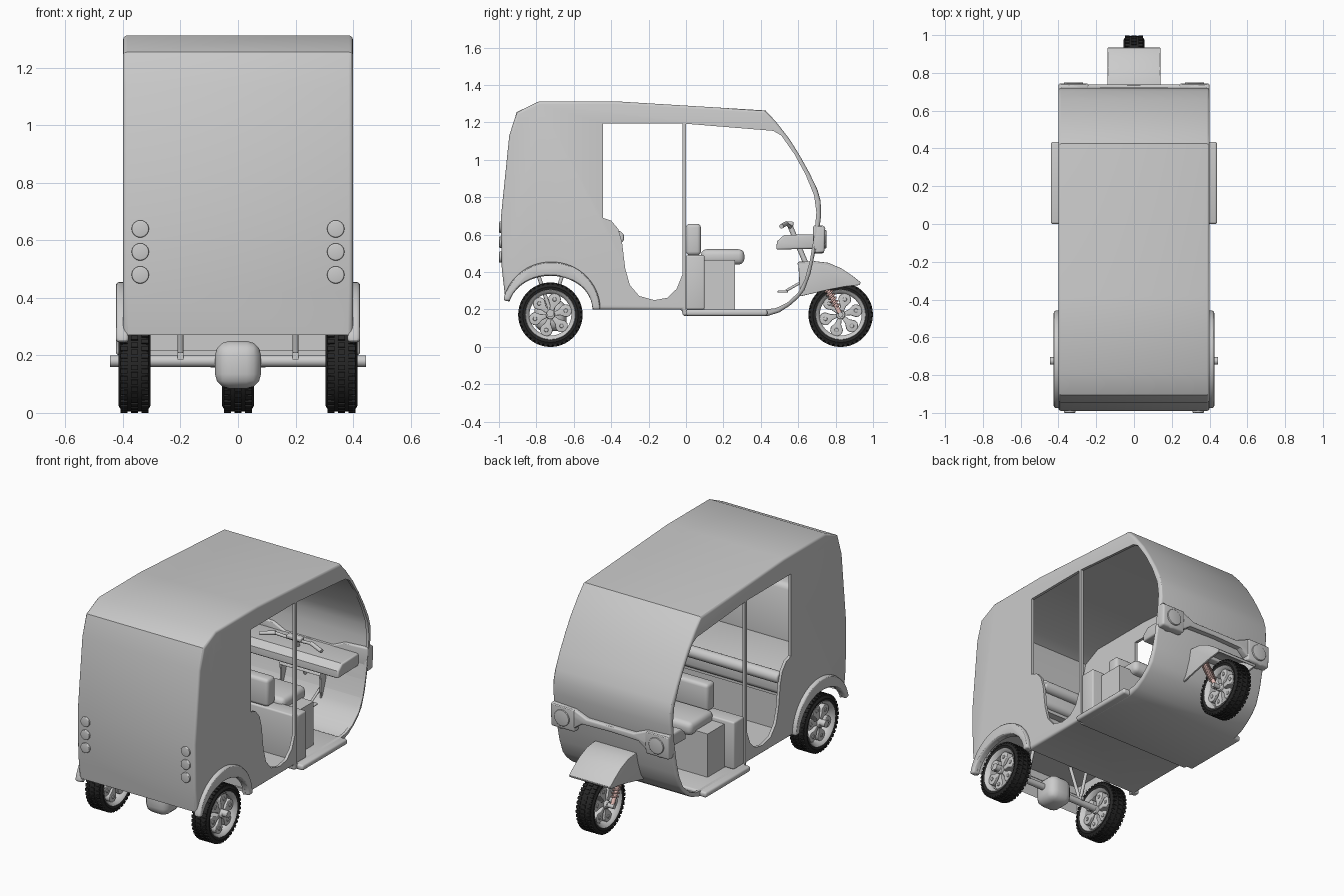
import bpy, bmesh, math
from mathutils import Vector, Matrix

if "Cube" in bpy.data.objects:
    bpy.data.objects.remove(bpy.data.objects["Cube"])


def mat(name, c):
    m = bpy.data.materials.new(name)
    m.diffuse_color = (*c, 1)
    m.use_nodes = True
    m.node_tree.nodes["Principled BSDF"].inputs["Base Color"].default_value = m.diffuse_color
    return m


BLACK = mat("rubber", (0.02, 0.02, 0.02))
PINK = mat("spring_pink", (0.8, 0.52, 0.48))


def finish(o, bevel=0.0, m=None, segs=3):
    bpy.ops.object.select_all(action='DESELECT')
    o.select_set(True)
    bpy.context.view_layer.objects.active = o
    if bevel:
        b = o.modifiers.new("bevel", 'BEVEL')
        b.width, b.segments, b.limit_method = bevel, segs, 'ANGLE'
        b.angle_limit = math.radians(60)
        bpy.ops.object.modifier_apply(modifier=b.name)
    bpy.ops.object.shade_smooth_by_angle(angle=math.radians(30))
    if m:
        o.data.materials.append(m)
    return o


def new_obj(name, bm, bevel=0.0, m=None):
    bmesh.ops.recalc_face_normals(bm, faces=bm.faces[:])
    me = bpy.data.meshes.new(name)
    bm.to_mesh(me)
    bm.free()
    o = bpy.data.objects.new(name, me)
    bpy.context.collection.objects.link(o)
    return finish(o, bevel, m)


def prism(name, pts, a, b, bevel=0.0, axis='x', m=None):
    """Extrude a (y,z) profile along x, or an (x,z) profile along y."""
    bm = bmesh.new()
    at = (lambda t, p: (t, p[0], p[1])) if axis == 'x' else (lambda t, p: (p[0], t, p[1]))
    lo = [bm.verts.new(at(a, p)) for p in pts]
    hi = [bm.verts.new(at(b, p)) for p in pts]
    bm.faces.new(lo)
    bm.faces.new(hi)
    for i in range(len(pts)):
        j = (i + 1) % len(pts)
        bm.faces.new((lo[i], lo[j], hi[j], hi[i]))
    return new_obj(name, bm, bevel, m)


def box(name, x, y, z, bevel=0.0):
    return prism(name, [(y[0], z[0]), (y[1], z[0]), (y[1], z[1]), (y[0], z[1])], x[0], x[1], bevel)


def rod(name, p, q, r, bevel=0.0, m=None, n=20):
    p, q = Vector(p), Vector(q)
    bm = bmesh.new()
    M = Matrix.Translation((p + q) / 2) @ (q - p).to_track_quat('Z', 'Y').to_matrix().to_4x4()
    bmesh.ops.create_cone(bm, cap_ends=True, segments=n, radius1=r, radius2=r, depth=(q - p).length, matrix=M)
    return new_obj(name, bm, bevel, m)


def lathe(name, prof, c, m=None, n=48):
    """Closed (x, radius) profile turned about the x axis at c."""
    bm = bmesh.new()
    rings = [[bm.verts.new((c[0] + x, c[1] + r * math.cos(2 * math.pi * i / n), c[2] + r * math.sin(2 * math.pi * i / n)))
              for x, r in prof] for i in range(n)]
    for i in range(n):
        for k in range(len(prof)):
            l, s = (k + 1) % len(prof), rings[(i + 1) % n]
            bm.faces.new((rings[i][k], rings[i][l], s[l], s[k]))
    return new_obj(name, bm, 0, m)


def inset(pts, d):
    n, out = len(pts), []
    area = sum(pts[i][0] * pts[(i + 1) % n][1] - pts[(i + 1) % n][0] * pts[i][1] for i in range(n))
    s = 1 if area > 0 else -1
    for i in range(n):
        p0, p, p1 = (Vector(pts[k % n]) for k in (i - 1, i, i + 1))
        e, f = (p - p0).normalized(), (p1 - p).normalized()
        a, b = Vector((-e.y, e.x)) * s, Vector((-f.y, f.x)) * s
        out.append(tuple(p + (a + b) * d / (1 + a.dot(b))))
    return out


def cut(o, cutter):
    b = o.modifiers.new("cut", 'BOOLEAN')
    b.object, b.operation, b.solver = cutter, 'DIFFERENCE', 'EXACT'
    bpy.context.view_layer.objects.active = o
    bpy.ops.object.modifier_apply(modifier=b.name)
    bpy.data.objects.remove(cutter)


def arc(cy, cz, ry, rz, a0, a1, n=20):
    return [(cy + ry * math.cos(math.radians(a0 + (a1 - a0) * i / n)),
             cz + rz * math.sin(math.radians(a0 + (a1 - a0) * i / n))) for i in range(n + 1)]


# Cabin shell: hollow prism with door openings and wheel arches
outer = [(-.965, .245), (-.985, .42), (-.99, .69), (-.945, 1.13), (-.905, 1.255), (-.785, 1.313), (-.38, 1.313),
         (.425, 1.264), (.48, 1.205), (.554, 1.11), (.61, 1.02), (.66, .93), (.703, .84), (.72, .78), (.722, .70),
         (.71, .60), (.687, .49), (.665, .39), (.634, .305), (.60, .26), (.554, .22), (.50, .185), (.436, .165),
         (-.02, .165), (-.02, .2), (-.5, .2)]
body = prism("cabin_shell", outer, -.4, .4, .015)
cut(body, prism("inner", inset(outer, .018), -.382, .382))
cut(body, box("under", (-.383, .383), (-.968, -.47), (0, .4)))
cut(body, prism("arch", arc(-.725, .2, .225, .18, 0, 360, 40)[:-1], -.6, .6))
cut(body, prism("door_rear", [(-.445, 1.195), (-.445, .69), (-.40, .675), (-.362, .63), (-.342, .56), (-.325, .42),
                              (-.30, .33), (-.25, .272), (-.17, .25), (-.10, .262), (-.05, .31), (-.018, .39),
                              (-.018, 1.195)], -.6, .6))
cut(body, prism("door_front", [(0, 1.193), (.467, 1.155), (.51, 1.13), (.58, 1.03), (.64, .92), (.685, .81),
                               (.697, .72), (.688, .61), (.662, .46), (.635, .36), (.60, .29), (.54, .235),
                               (.48, .207), (.42, .2), (0, .2)], -.6, .6))
finish(body)

# Floor slab with side steps, rear bulkhead under the bench
box("floor_steps", (-.44, .44), (0, .435), (.166, .2), .012)
box("rear_bulkhead", (-.384, .384), (-.46, -.445), (.2, .46))
box("bench_deck", (-.384, .384), (-.97, -.40), (.45, .47))

# Rear passenger bench
box("bench_seat", (-.38, .38), (-.95, -.37), (.47, .60), .03)
rod("bench_front_roll", (-.385, -.365, .585), (.385, -.365, .585), .035, .01)
prism("bench_backrest", [(-.96, .58), (-.75, .58), (-.80, .92), (-.94, .92)], -.38, .38, .03)

# Driver seat
box("driver_bulkhead", (-.395, .395), (0, .1), (.2, .49), .01)
box("driver_seat_base", (-.33, .33), (.1, .262), (.2, .465))
box("driver_cushion", (-.25, .25), (.08, .312), (.44, .522), .03)
box("driver_backrest", (-.2, .2), (0, .08), (.49, .658), .02)

# Dashboard, steering bar and pedal
prism("dashboard", [(.482, .52), (.487, .565), (.525, .598), (.70, .602), (.69, .525)], -.34, .34, .01)
rod("steering_column", (0, .66, .40), (0, .555, .65), .014)
for s in (-1, 1):
    rod("handlebar", (0, .56, .64), (s * .13, .535, .66), .009)
    rod("handle_grip", (s * .12, .537, .66), (s * .21, .51, .645), .012)
box("gauge", (-.05, .05), (.535, .575), (.645, .67), .008)
rod("pedal_arm", (.12, .535, .30), (.12, .64, .36), .007)
box("pedal_pad", (.08, .16), (.49, .545), (.29, .302), .004)

# Front belt and headlights
half = [(0, .605), (.16, .605), (.24, .64), (.4, .65), (.4, .52), (.34, .50), (.26, .515), (.19, .565), (0, .57)]
prism("front_belt", half + [(-x, z) for x, z in half[-2:0:-1]], .68, .738, .01, 'y')
for s in (-1, 1):
    prism("headlight", [(.69, .64), (.745, .645), (.74, .505), (.69, .50)], min(s * .24, s * .4), max(s * .24, s * .4), .012)
    rod("headlight_lens", (s * .32, .73, .575), (s * .32, .75, .575), .05, .004, n=32)

# Tail lights
for s in (-1, 1):
    for z in (.48, .56, .64):
        rod("tail_light", (s * .34, -.97, z), (s * .34, -1, z), .03, .005, n=32)

# Rear fender flares
for s in (-1, 1):
    flare = arc(-.72, .2, .262, .255, 0, 169, 28) + arc(-.725, .2, .225, .18, 166, 0, 28)
    prism("rear_fender", flare, min(s * .38, s * .425), max(s * .38, s * .425), .012)

# Front fender: top sheet with side skirts
top = [(.60, .455), (.69, .458), (.76, .45), (.83, .42), (.89, .38), (.934, .345)]
low = [(.925, .33), (.85, .322), (.76, .305), (.61, .27)]
prism("front_fender_top", top + [(y - .006, z - .015) for y, z in top[::-1]], -.14, .14, .003)
for s in (-1, 1):
    prism("front_fender_skirt", top + low, min(s * .128, s * .14), max(s * .128, s * .14), .003)

# Wheels: tyre, tread blocks, rim, hub and petal spokes
WZ = .172


def wheel(label, x, y):
    c = (x, y, WZ)
    lathe(label + "_tyre", [(-.05, .134), (-.055, .148), (-.047, .162), (-.03, .167), (.03, .167), (.047, .162),
                            (.055, .148), (.05, .134), (.04, .128), (-.04, .128)], c, BLACK)
    bm = bmesh.new()
    for i in range(40):
        for s in (-1, 0, 1):
            R = Matrix.Rotation(2 * math.pi * (i + .5 * (s == 0)) / 40, 4, 'X')
            M = Matrix.Translation(c) @ R @ Matrix.Translation((s * .036, 0, .164)) @ Matrix.Diagonal((.024, .017, .016, 1))
            bmesh.ops.create_cube(bm, size=1, matrix=M)
    new_obj(label + "_tread", bm, 0, BLACK)
    lathe(label + "_rim", [(-.048, .136), (-.052, .132), (-.046, .122), (-.03, .112), (.03, .112), (.046, .122),
                           (.052, .132), (.048, .136)], c)
    rod(label + "_hub", (x - .054, y, WZ), (x + .054, y, WZ), .024, .006, n=24)
    for k in range(6):
        a = math.pi * k / 3 + .26
        ca, sa = math.cos(a), math.sin(a)
        petal = [(.015, -.01), (.05, -.016)] + arc(.085, 0, .032, .034, -110, 110, 12) + [(.05, .016), (.015, .01)]
        turn = [(y + u * ca - v * sa, WZ + u * sa + v * ca) for u, v in petal]
        prism(label + "_spoke", turn, x - .036, x + .036, .004)
        py, pz = y + .085 * ca, WZ + .085 * sa
        rod(label + "_spoke_boss", (x - .041, py, pz), (x + .041, py, pz), .011, .003, n=16)


wheel("front_wheel", 0, .827)
wheel("rear_wheel_right", .36, -.725)
wheel("rear_wheel_left", -.36, -.725)

# Rear axle, motor housing and hangers
rod("rear_axle", (-.445, -.725, .18), (.445, -.725, .18), .02)
box("motor_housing", (-.08, .08), (-.81, -.64), (.085, .25), .05)
for s in (-1, 1):
    box("axle_bracket", (s * .2 - .01, s * .2 + .01), (-.75, -.70), (.185, .21))
    for dy in (-.09, .09):
        rod("axle_hanger", (s * .2, -.725, .19), (s * .2, -.725 + dy, .46), .01)

# Front fork: axle, legs and coil springs
rod("front_axle", (-.095, .827, WZ), (.095, .827, WZ), .014)
for s in (-1, 1):
    A, B = Vector((s * .078, .827, WZ)), Vector((s * .078, .69, .44))
    rod("fork_leg", A, B, .012, m=PINK)
    d = B - A
    q = d.to_track_quat('Z', 'Y')
    cu = bpy.data.curves.new("fork_spring", 'CURVE')
    cu.dimensions, cu.bevel_depth, cu.bevel_resolution = '3D', .005, 1
    sp = cu.splines.new('POLY')
    sp.points.add(126)
    for i, p in enumerate(sp.points):
        t = i / 126
        w = A + d * (.16 + .6 * t) + q @ Vector((.019 * math.cos(56 * t), .019 * math.sin(56 * t), 0))
        p.co = (*w, 1)
    cu.materials.append(PINK)
    o = bpy.data.objects.new("fork_spring", cu)
    bpy.context.collection.objects.link(o)
    bpy.ops.object.select_all(action='DESELECT')
    o.select_set(True)
    bpy.context.view_layer.objects.active = o
    bpy.ops.object.convert(target='MESH')
box("fork_crown", (-.095, .095), (.67, .72), (.42, .45), .008)
